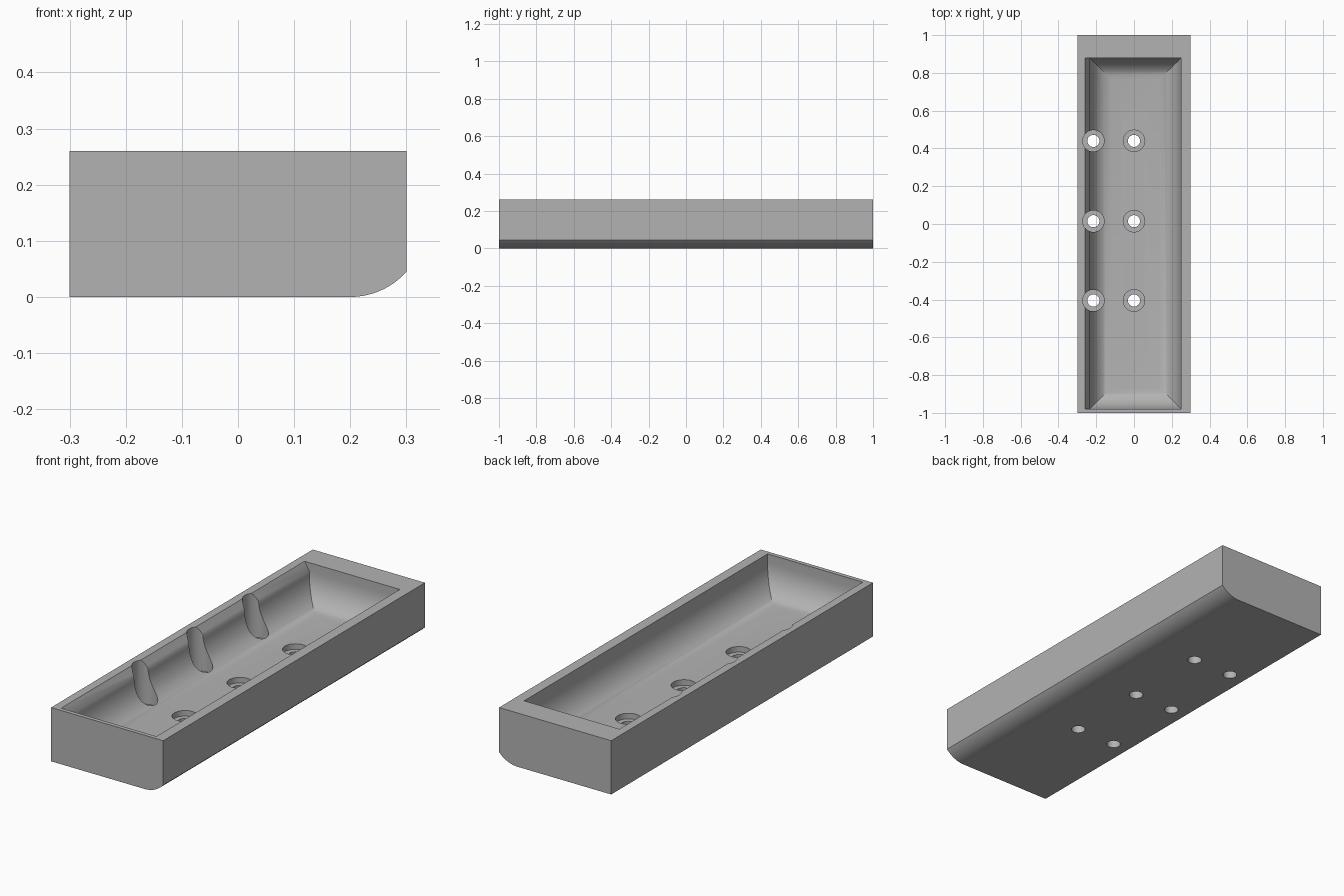
import bpy, bmesh, math

if "Cube" in bpy.data.objects:
    bpy.data.objects.remove(bpy.data.objects["Cube"])

grey = bpy.data.materials.new("plain_grey")
grey.diffuse_color = (0.45, 0.45, 0.45, 1)
grey.use_nodes = True
grey.node_tree.nodes["Principled BSDF"].inputs["Base Color"].default_value = grey.diffuse_color


def loft(name, rings):
    """Closed solid through rings of equal point count, capped at both ends."""
    bm = bmesh.new()
    loops = [[bm.verts.new(p) for p in ring] for ring in rings]
    n = len(loops[0])
    for a, b in zip(loops, loops[1:]):
        for i in range(n):
            j = (i + 1) % n
            bm.faces.new((a[i], a[j], b[j], b[i]))
    bm.faces.new(loops[0])
    bm.faces.new(loops[-1])
    bmesh.ops.recalc_face_normals(bm, faces=bm.faces)
    mesh = bpy.data.meshes.new(name)
    bm.to_mesh(mesh)
    bm.free()
    mesh.materials.append(grey)
    obj = bpy.data.objects.new(name, mesh)
    bpy.context.collection.objects.link(obj)
    return obj


def prism(name, profile, y0, y1):
    return loft(name, [[(x, y, z) for x, z in profile] for y in (y0, y1)])


def cylinder(name, x, y, r, z0, z1):
    angles = [math.tau * i / 40 for i in range(40)]
    return loft(name, [[(x + r * math.cos(a), y + r * math.sin(a), z) for a in angles]
                       for z in (z0, z1)])


# Block with one rounded lower edge
R = 0.134
end = math.asin(0.1 / R)
arc = [(0.2 + R * math.sin(end * i / 14), R - R * math.cos(end * i / 14)) for i in range(15)]
tray = prism("tray", [(-0.3, 0.26), (-0.3, 0)] + arc + [(0.3, 0.26)], -1, 1)

# Cavity with concave walls mitred at the corners, easing into a shallow floor
steps = [(0, 0.3), (0, 0.22)]
for i in range(1, 13):
    a = math.pi / 2 * i / 12
    steps.append((0.115 * (1 - math.cos(a)), 0.22 - 0.143 * math.sin(a)))
steps.append((0.16, 0.072))
cavity = loft("cavity_cutter", [
    [(-0.235 + d, -0.98 + d, z), (0.25 - d, -0.98 + d, z),
     (0.25 - d, 0.88 - d, z), (-0.235 + d, 0.88 - d, z)] for d, z in steps])

# Bevel along the left rim
bevel = prism("rim_bevel_cutter",
              [(-0.26, 0.3), (-0.26, 0.26), (-0.235, 0.22), (-0.21, 0.22), (-0.21, 0.3)],
              -0.98, 0.88)
cutters = [cavity, bevel]

# Counterbored screw holes in two rows of three
for x in (-0.215, 0):
    for y in (-0.405, 0.015, 0.44):
        cutters.append(cylinder("counterbore_cutter", x, y, 0.057, 0.045, 0.32))
        cutters.append(cylinder("hole_cutter", x, y, 0.032, -0.05, 0.2))

bpy.context.view_layer.objects.active = tray
tray.select_set(True)
for c in cutters:
    mod = tray.modifiers.new("cut", 'BOOLEAN')
    mod.operation = 'DIFFERENCE'
    mod.solver = 'EXACT'
    mod.object = c
    bpy.ops.object.modifier_apply(modifier=mod.name)
for c in cutters:
    bpy.data.objects.remove(c)

bpy.ops.object.shade_smooth_by_angle(angle=math.radians(30))
